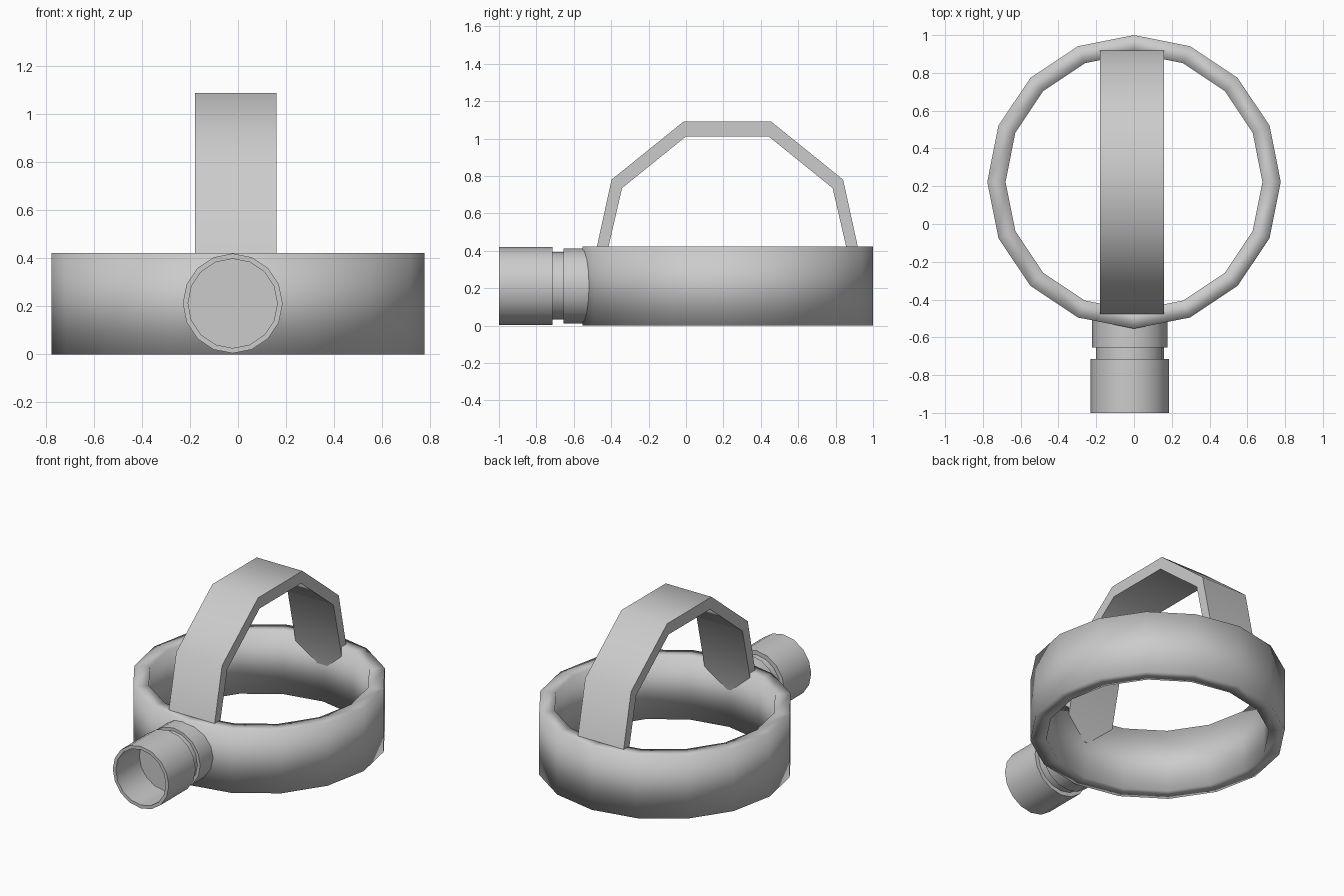
import bpy, bmesh
from math import sin, cos, pi, radians
from mathutils import Vector

if "Cube" in bpy.data.objects:
    bpy.data.objects.remove(bpy.data.objects["Cube"])


def finish(name, bm, angle=None):
    """Turn a bmesh into a named, smooth-shaded object."""
    bmesh.ops.recalc_face_normals(bm, faces=bm.faces)
    me = bpy.data.meshes.new(name)
    bm.to_mesh(me)
    bm.free()
    ob = bpy.data.objects.new(name, me)
    bpy.context.collection.objects.link(ob)
    for o in bpy.context.selected_objects:
        o.select_set(False)
    ob.select_set(True)
    bpy.context.view_layer.objects.active = ob
    if angle is None:
        bpy.ops.object.shade_smooth()
    else:
        bpy.ops.object.shade_smooth_by_angle(angle=radians(angle))
    return ob


def lathe(name, profile, place, sides=16, closed=False, angle=None):
    """Revolve (radius, height) points; place maps (u, v, height) to world."""
    bm = bmesh.new()
    loops = [[bm.verts.new(place(r * sin(2 * pi * i / sides),
                                 r * cos(2 * pi * i / sides), h))
              for i in range(sides)] for r, h in profile]
    pairs = list(zip(loops, loops[1:]))
    if closed:
        pairs.append((loops[-1], loops[0]))
    for a, b in pairs:
        for i in range(sides):
            j = (i + 1) % sides
            bm.faces.new((a[i], a[j], b[j], b[i]))
    if not closed:
        bm.faces.new(loops[0])
        bm.faces.new(loops[-1])
    return finish(name, bm, angle)


# Body: open 16-sided band
lathe("ring_band",
      [(0.777, 0.0), (0.777, 0.422), (0.68, 0.422), (0.68, 0.0)],
      lambda u, v, h: Vector((u, 0.223 + v, h)), closed=True)

# Nozzle: collar, neck and hollow mouth pointing to the front
lathe("nozzle",
      [(0.20, -0.49), (0.20, -0.655), (0.18, -0.655), (0.18, -0.715),
       (0.208, -0.715), (0.208, -1.0), (0.186, -1.0), (0.186, -0.75)],
      lambda u, v, h: Vector((-0.022, h, 0.212)) + Vector((u, 0, v)),
      angle=40)

# Handle: flat strap following half of an arch, mirrored front to back
half_outer = [(0.735, 0.25), (0.619, 0.78), (0.235, 1.09)]
half_inner = [(0.675, 0.25), (0.563, 0.735), (0.22, 1.012)]
mid = 0.221


def arch(half):
    return ([(mid + y, z) for y, z in half]
            + [(mid - y, z) for y, z in reversed(half)])


bm = bmesh.new()
sections = []
for (yo, zo), (yi, zi) in zip(arch(half_outer), arch(half_inner)):
    sections.append([bm.verts.new(p) for p in (
        (-0.18, yo, zo), (0.16, yo, zo), (0.16, yi, zi), (-0.18, yi, zi))])
for a, b in zip(sections, sections[1:]):
    for i in range(4):
        j = (i + 1) % 4
        bm.faces.new((a[i], a[j], b[j], b[i]))
bm.faces.new(sections[0])
bm.faces.new(sections[-1])
finish("handle", bm, 50)
